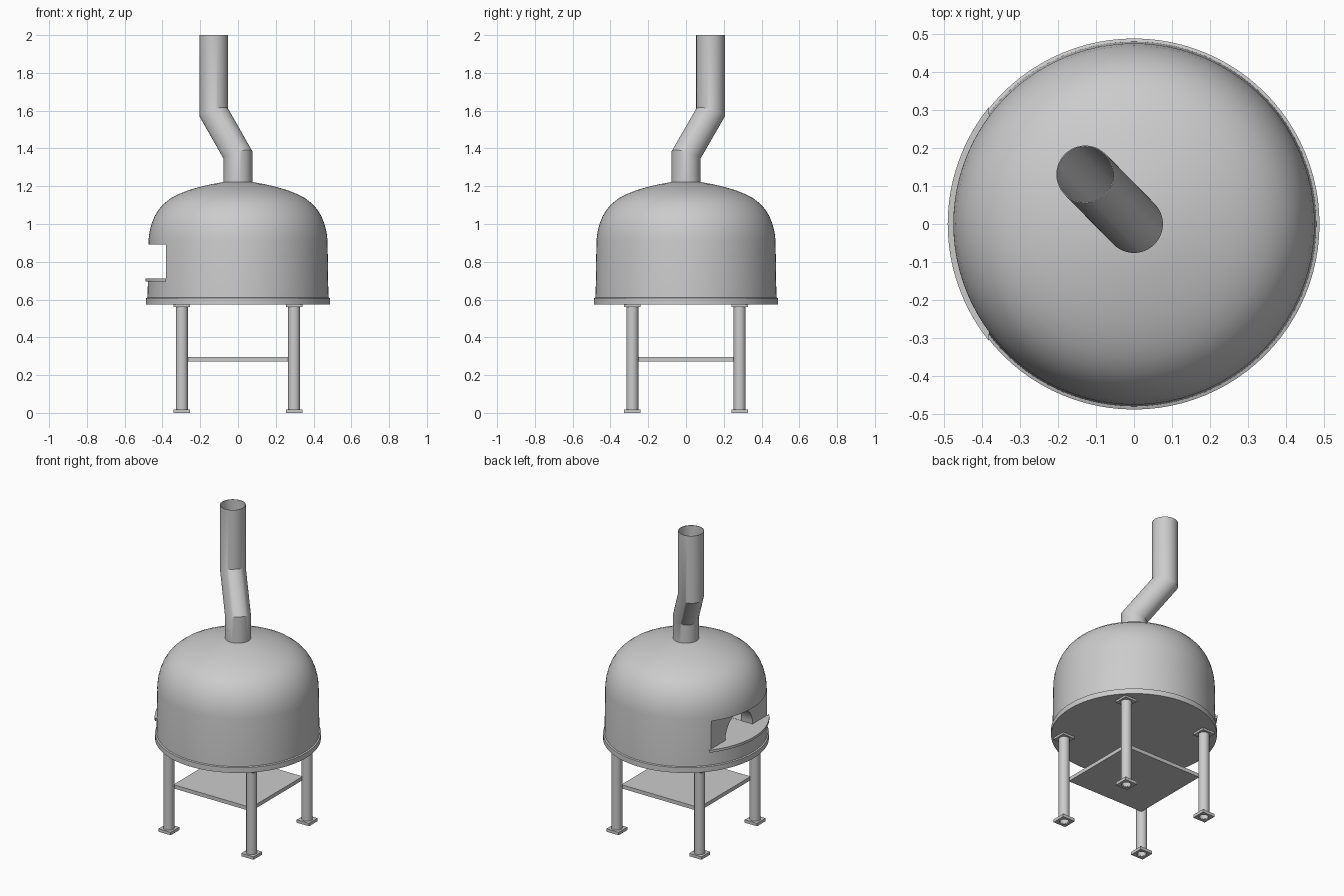
import bpy, bmesh, math
from mathutils import Vector, Matrix

cube = bpy.data.objects.get("Cube")
if cube:
    bpy.data.objects.remove(cube, do_unlink=True)

steel = bpy.data.materials.new("grey_steel")
steel.use_nodes = True
GREY = (0.6, 0.6, 0.6, 1)
steel.diffuse_color = GREY
steel.node_tree.nodes["Principled BSDF"].inputs["Base Color"].default_value = GREY


def finish(name, bm):
    """Turn a bmesh into a named object with the shared material."""
    bmesh.ops.recalc_face_normals(bm, faces=bm.faces)
    mesh = bpy.data.meshes.new(name)
    bm.to_mesh(mesh)
    bm.free()
    mesh.materials.append(steel)
    ob = bpy.data.objects.new(name, mesh)
    bpy.context.collection.objects.link(ob)
    return ob


def activate(ob):
    bpy.ops.object.select_all(action='DESELECT')
    ob.select_set(True)
    bpy.context.view_layer.objects.active = ob


def smooth(ob):
    activate(ob)
    bpy.ops.object.shade_smooth_by_angle(angle=math.radians(32))


def lathe(name, profile, steps=96, closed=False, center=(0, 0)):
    """Spin (radius, z) points about a vertical axis."""
    bm = bmesh.new()
    vs = [bm.verts.new((r, 0, z)) for r, z in profile]
    pairs = list(zip(vs, vs[1:])) + ([(vs[-1], vs[0])] if closed else [])
    edges = [bm.edges.new(p) for p in pairs]
    bmesh.ops.spin(bm, geom=vs + edges, cent=(0, 0, 0), axis=(0, 0, 1),
                   angle=math.tau, steps=steps)
    bmesh.ops.remove_doubles(bm, verts=bm.verts, dist=1e-4)
    bmesh.ops.translate(bm, verts=bm.verts, vec=(*center, 0))
    return finish(name, bm)


def box(name, lo, hi):
    bm = bmesh.new()
    lo, hi = Vector(lo), Vector(hi)
    mat = Matrix.Translation((lo + hi) / 2) @ Matrix.Diagonal((*(hi - lo), 1))
    bmesh.ops.create_cube(bm, size=1, matrix=mat)
    return finish(name, bm)


def prism(name, points, direction):
    """Extrude a planar outline along a direction."""
    bm = bmesh.new()
    face = bm.faces.new([bm.verts.new(p) for p in points])
    ext = bmesh.ops.extrude_face_region(bm, geom=[face], use_keep_orig=True)
    moved = [v for v in ext["geom"] if isinstance(v, bmesh.types.BMVert)]
    bmesh.ops.translate(bm, verts=moved, vec=direction)
    return finish(name, bm)


def cut(ob, cutter):
    mod = ob.modifiers.new("cut", 'BOOLEAN')
    mod.operation, mod.solver, mod.object = 'DIFFERENCE', 'EXACT', cutter
    activate(ob)
    bpy.ops.object.modifier_apply(modifier=mod.name)
    bpy.data.objects.remove(cutter, do_unlink=True)


FACE_X = -0.38      # flat wall around the mouth
FLOOR = 0.71        # cooking floor height

# Domed body with mouth recess, inner chamber and arched mouth
body = lathe("oven_body", [
    (0, 0.59), (0.479, 0.59), (0.474, 0.915), (0.468, 0.96), (0.458, 1.0),
    (0.442, 1.04), (0.419, 1.078), (0.39, 1.11), (0.353, 1.138), (0.31, 1.16),
    (0.26, 1.18), (0.2, 1.197), (0.14, 1.211), (0.076, 1.222), (0, 1.226)])
cut(body, box("recess_cutter", (-0.7, -0.6, FLOOR), (FACE_X, 0.6, 0.892)))
cut(body, lathe("chamber_cutter", [
    (0, FLOOR + 0.002), (0.33, FLOOR + 0.002), (0.33, 0.88), (0.29, 0.99),
    (0.2, 1.06), (0, 1.1)], steps=48))
arch = [(FACE_X - 0.05, 0.14 * math.cos(a), FLOOR + 0.001 + 0.14 * math.sin(a))
        for a in (math.pi * i / 24 for i in range(25))]
cut(body, prism("arch_cutter", arch, (0.2, 0, 0)))
smooth(body)

# Base rim
smooth(lathe("base_rim", [(0, 0.573), (0.487, 0.573), (0.487, 0.607),
                          (0.475, 0.612), (0, 0.612)]))

# Mouth ledge: a slice of a disc standing slightly proud of the body
half = math.acos(-FACE_X / 0.489)
ledge = [(0.489 * math.cos(a), 0.489 * math.sin(a), FLOOR - 0.014)
         for a in (math.pi - half + 2 * half * i / 32 for i in range(33))]
prism("mouth_ledge", ledge, (0, 0, 0.016))

# Chimney: mitred pipe, open at the top
path = [Vector(p) for p in
        [(0, 0, 1.21), (0, 0, 1.365), (-0.128, 0.13, 1.59), (-0.128, 0.13, 2.0)]]
up = Vector((0, 0, 1))
mitre = (path[2] - path[1]).normalized() + up
bm = bmesh.new()
rings = []
for p, n in zip(path, (up, mitre, mitre, up)):
    ring = []
    for i in range(48):
        a = math.tau * i / 48
        off = Vector((0.076 * math.cos(a), 0.076 * math.sin(a), 0))
        off.z = -n.dot(off) / n.z
        ring.append(bm.verts.new(p + off))
    rings.append(ring)
for low, high in zip(rings, rings[1:]):
    for i in range(48):
        j = (i + 1) % 48
        bm.faces.new((low[i], low[j], high[j], high[i]))
chimney = finish("chimney_pipe", bm)
shell = chimney.modifiers.new("wall", 'SOLIDIFY')
shell.thickness, shell.offset = 0.003, -1
activate(chimney)
bpy.ops.object.modifier_apply(modifier=shell.name)
smooth(chimney)

# Four tube legs with square foot and top plates
for sx, side in ((-1, "right"), (1, "left")):
    for sy, end in ((-1, "front"), (1, "back")):
        x, y = sx * 0.297, sy * 0.284
        tag = f"{end}_{side}"
        smooth(lathe(f"{tag}_leg", [(0.032, 0.005), (0.032, 0.57),
                                    (0.027, 0.57), (0.027, 0.005)],
                     steps=32, closed=True, center=(x, y)))
        foot = box(f"{tag}_foot", (x - 0.044, y - 0.044, 0),
                   (x + 0.044, y + 0.044, 0.019))
        cut(foot, lathe("hole_cutter", [(0, -0.1), (0.028, -0.1),
                                        (0.028, 0.1), (0, 0.1)],
                        steps=32, center=(x, y)))
        box(f"{tag}_top_plate", (x - 0.044, y - 0.044, 0.56),
            (x + 0.044, y + 0.044, 0.575))

# Lower shelf between the legs
box("lower_shelf", (-0.278, -0.264, 0.273), (0.278, 0.264, 0.297))
